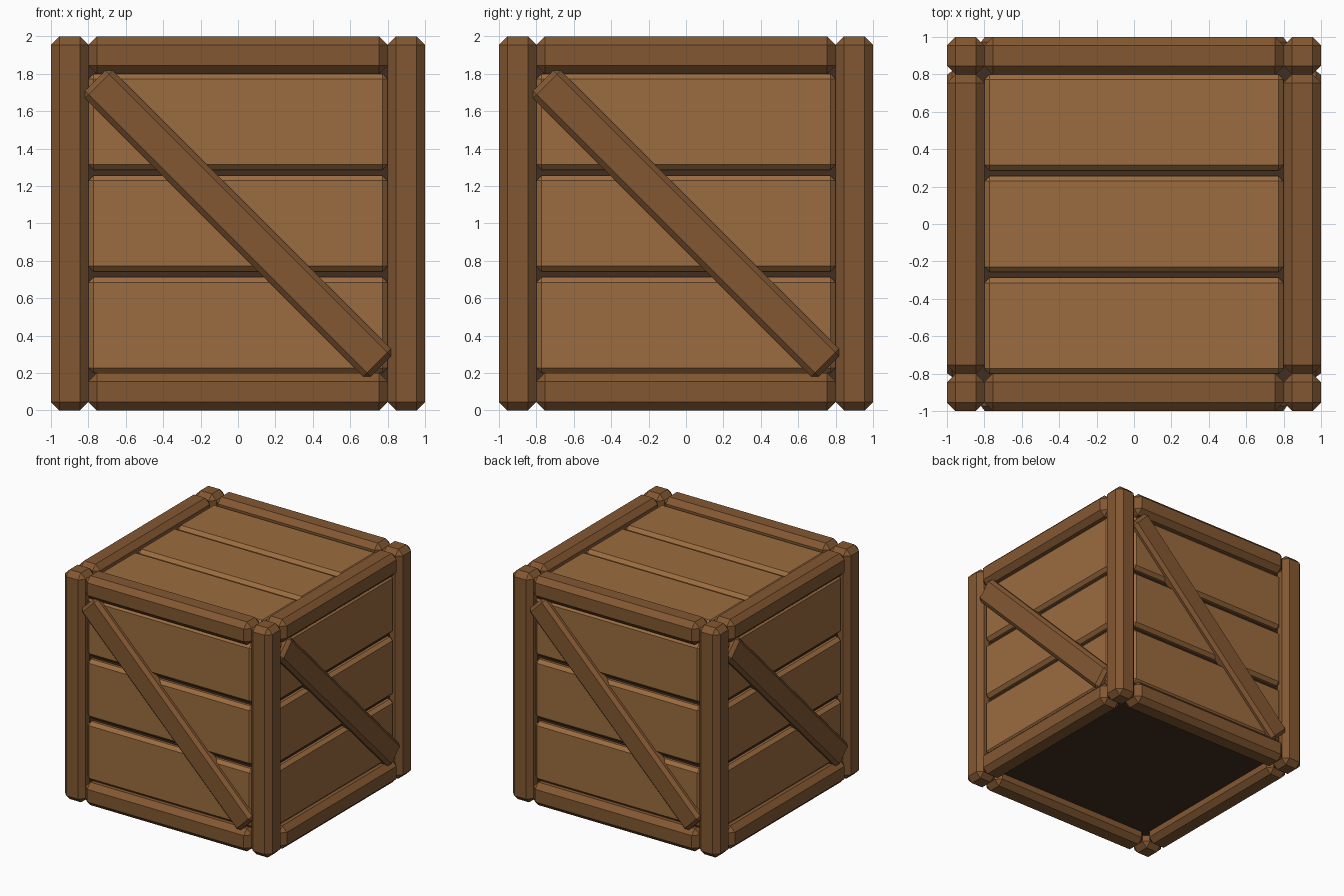
import bpy, bmesh
from math import radians
from mathutils import Matrix, Vector

if "Cube" in bpy.data.objects:
    bpy.data.objects.remove(bpy.data.objects["Cube"])


def material(name, rgb):
    m = bpy.data.materials.new(name)
    m.diffuse_color = (*rgb, 1)
    m.use_nodes = True
    m.node_tree.nodes["Principled BSDF"].inputs["Base Color"].default_value = m.diffuse_color
    return m


PLANK = material("plank_wood", (0.33, 0.15, 0.05))
FRAME = material("frame_wood", (0.225, 0.097, 0.032))
DARK = material("inner_wood", (0.055, 0.026, 0.013))


def box(name, lo, hi, mat, bevel=0.0, tilt=0.0, turn=0):
    """Chamfered box from corner lo to corner hi, tilted about its own y axis,
    then turned about the crate's vertical axis in quarter turns."""
    lo, hi = Vector(lo), Vector(hi)
    bm = bmesh.new()
    bmesh.ops.create_cube(bm, size=1)
    bmesh.ops.scale(bm, vec=hi - lo, verts=bm.verts)
    if bevel:
        bmesh.ops.bevel(bm, geom=bm.edges[:], offset=bevel, segments=1,
                        affect='EDGES', profile=0.5)
    bm.transform(Matrix.Rotation(radians(90 * turn), 4, 'Z')
                 @ Matrix.Translation((lo + hi) / 2)
                 @ Matrix.Rotation(radians(tilt), 4, 'Y'))
    me = bpy.data.meshes.new(name)
    bm.to_mesh(me)
    bm.free()
    me.materials.append(mat)
    ob = bpy.data.objects.new(name, me)
    bpy.context.collection.objects.link(ob)


# Dark core seen through the gaps and from below
box("inner_core", (-0.9, -0.9, 0.1), (0.9, 0.9, 1.9), DARK)

W, CH = 0.2, 0.045           # beam width and chamfer
IN = 1 - W                   # inner edge of the frame
FACE, BACK = 0.95, 0.87      # plank outer and inner depth
GAP = 0.03
PH = (2 * IN - 2 * GAP) / 3  # plank height
starts = [-IN + i * (PH + GAP) for i in range(3)]

for k, side in enumerate(("front", "right", "back", "left")):
    # Corner post and the two rails of this side
    box(f"{side}_corner_post", (-1, -1, 0), (-IN, -IN, 2), FRAME, CH, turn=k)
    box(f"{side}_bottom_rail", (-IN, -1, 0), (IN, -IN, W), FRAME, CH, turn=k)
    box(f"{side}_top_rail", (-IN, -1, 2 - W), (IN, -IN, 2), FRAME, CH, turn=k)
    # Three horizontal planks
    for i, s in enumerate(starts):
        box(f"{side}_plank_{i + 1}", (-IN, -FACE, 1 + s), (IN, -BACK, 1 + s + PH),
            PLANK, 0.028, turn=k)
    # Diagonal brace
    box(f"{side}_diagonal_brace", (-1.08, -1, 0.895), (1.08, -0.89, 1.105),
        FRAME, 0.028, tilt=45, turn=k)

# Lid planks
for i, s in enumerate(starts):
    box(f"lid_plank_{i + 1}", (-IN, s, 1 + BACK), (IN, s + PH, 1 + FACE), PLANK, 0.028)
